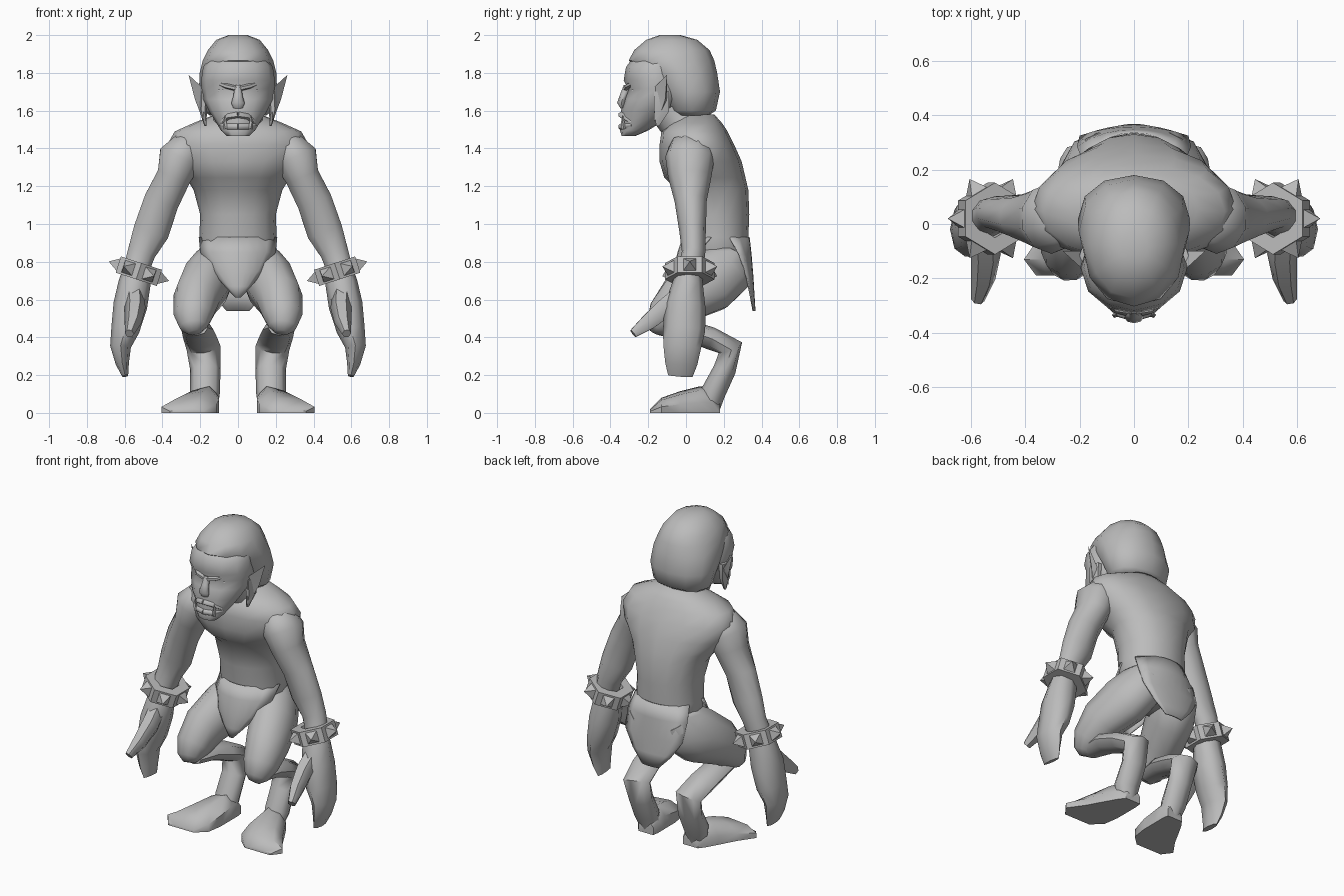
import bpy, bmesh, math
from mathutils import Vector, Matrix

GREY = bpy.data.materials.new("plain_grey")
GREY.diffuse_color = (0.5, 0.5, 0.5, 1)


def finish(name, bm, mirror=False, angle=60, thick=0):
    bmesh.ops.recalc_face_normals(bm, faces=bm.faces)
    me = bpy.data.meshes.new(name)
    bm.to_mesh(me)
    bm.free()
    me.materials.append(GREY)
    ob = bpy.data.objects.new(name, me)
    bpy.context.collection.objects.link(ob)
    bpy.context.view_layer.objects.active = ob
    ob.select_set(True)
    bpy.ops.object.shade_smooth_by_angle(angle=math.radians(angle))
    ob.select_set(False)
    if thick:
        ob.modifiers.new("thickness", 'SOLIDIFY').thickness = thick
    if mirror:
        ob.modifiers.new("mirror", 'MIRROR')
    return ob


def skin(rings, closed=True):
    """Join rings of points with quads, capping the ends of closed rings."""
    bm = bmesh.new()
    rows = [[bm.verts.new(p) for p in r] for r in rings]
    n = len(rows[0])
    for a, b in zip(rows, rows[1:]):
        for i in range(n if closed else n - 1):
            j = (i + 1) % n
            bm.faces.new((a[i], a[j], b[j], b[i]))
    if closed:
        bm.faces.new(rows[0])
        bm.faces.new(rows[-1])
    return bm


def power(c, e):
    return math.copysign(abs(c) ** e, c)


def stack(rows, n=12, e=0.85):
    """Horizontal rings from (z, front y, back y, half width)."""
    rings = []
    for z, f, b, w in rows:
        ring = []
        for i in range(n):
            t = math.tau * i / n
            ring.append((w * power(math.cos(t), e),
                         (f + b) / 2 + (b - f) / 2 * power(math.sin(t), e), z))
        rings.append(ring)
    return skin(rings)


def limb(rows, ref, n=8):
    """Rings across a path from (x, y, z, radius along ref, other radius)."""
    pts = [Vector(r[:3]) for r in rows]
    rings = []
    for k, r in enumerate(rows):
        t = (pts[min(k + 1, len(pts) - 1)] - pts[max(k - 1, 0)]).normalized()
        u = (ref - t * ref.dot(t)).normalized()
        v = t.cross(u)
        rings.append([pts[k] + u * r[3] * math.cos(math.tau * i / n)
                      + v * r[4] * math.sin(math.tau * i / n) for i in range(n)])
    return skin(rings)


X, Y, Z = Vector((1, 0, 0)), Vector((0, 1, 0)), Vector((0, 0, 1))

# Torso and neck
finish("torso", stack([
    (.68, .08, .27, .10), (.80, .0, .33, .19), (.93, -.01, .33, .205),
    (1.05, -.03, .335, .20), (1.18, -.045, .33, .235), (1.245, -.115, .315, .275),
    (1.33, -.14, .295, .345), (1.42, -.14, .255, .375), (1.49, -.13, .22, .335),
    (1.535, -.08, .19, .235), (1.58, -.01, .15, .12)], 16, 0.95))
finish("neck", limb([(0, .05, 1.45, .17, .15), (0, -.03, 1.55, .13, .12),
                     (0, -.08, 1.62, .13, .12)], X))

# Head: face, then hair covering the crown and the back
finish("face", stack([
    (1.465, -.34, -.27, .06), (1.495, -.35, -.20, .09), (1.545, -.335, -.12, .12),
    (1.60, -.345, -.06, .155), (1.66, -.325, 0, .185), (1.715, -.305, 0, .195),
    (1.76, -.33, 0, .195), (1.83, -.318, 0, .185), (1.89, -.275, 0, .15)], e=1.0))
finish("hair", stack([
    (1.575, -.06, .12, .15), (1.60, -.10, .158, .185), (1.70, -.15, .18, .207),
    (1.80, -.225, .165, .203), (1.865, -.303, .15, .187), (1.92, -.275, .125, .16),
    (1.975, -.21, .06, .115), (2.0, -.14, -.03, .05)], e=.93))
finish("hair_lock", limb([(.18, -.13, 1.70, .025, .045), (.185, -.13, 1.60, .02, .045),
                          (.172, -.15, 1.52, .006, .01)], X, 6), True)

# Facial features
finish("brow", limb([(.0, -.322, 1.715, .014, .012), (.06, -.308, 1.73, .014, .018),
                     (.15, -.235, 1.765, .01, .012)], Z, 6), True)
finish("nose", limb([(0, -.31, 1.73, .018, .02), (0, -.33, 1.68, .024, .02),
                     (0, -.343, 1.64, .036, .022), (0, -.335, 1.615, .025, .012)], X))
finish("upper_lip", limb([(0, -.345, 1.578, .016, .016), (.05, -.33, 1.57, .016, .016),
                          (.09, -.28, 1.535, .01, .01)], Z, 6), True)
finish("lower_lip", limb([(0, -.345, 1.515, .018, .014), (.05, -.332, 1.515, .018, .014),
                          (.09, -.285, 1.525, .01, .01)], Z, 6), True)
finish("tusk", limb([(.062, -.33, 1.505, .014, .014), (.07, -.335, 1.535, .011, .011),
                     (.068, -.335, 1.575, .002, .002)], X, 5), True)
bm = bmesh.new()
bmesh.ops.create_uvsphere(bm, u_segments=8, v_segments=6, radius=1,
                          matrix=Matrix.Translation((.08, -.272, 1.703))
                          @ Matrix.Diagonal((.033, .02, .018, 1)))
finish("eye", bm, True)

# Pointed ears
bm = bmesh.new()
ear = [bm.verts.new(p) for p in ((.185, -.17, 1.72), (.262, -.10, 1.79), (.228, -.11, 1.66),
                                 (.205, -.13, 1.60), (.18, -.17, 1.54), (.18, -.10, 1.65))]
for tri in ((0, 1, 2), (0, 2, 3), (0, 3, 4), (1, 5, 2), (2, 5, 3), (3, 5, 4), (0, 5, 1), (0, 4, 5)):
    bm.faces.new([ear[i] for i in tri])
finish("ear", bm, True, 30)

# Arms and hands
finish("arm", limb([
    (.23, .045, 1.42, .09, .06), (.27, .03, 1.40, .12, .095), (.307, .02, 1.35, .13, .12),
    (.34, .02, 1.25, .115, .095), (.405, .025, 1.12, .085, .098), (.46, .035, .96, .07, .10),
    (.51, .04, .85, .062, .078), (.545, .02, .74, .07, .07)], Y, 10), True)
finish("hand", limb([
    (.535, .02, .78, .06, .065), (.547, .01, .69, .08, .085), (.57, -.005, .57, .108, .09),
    (.597, -.01, .44, .112, .075), (.622, -.02, .35, .10, .055),
    (.612, -.025, .26, .085, .035), (.597, -.03, .195, .065, .016)], Y), True)
finish("thumb", limb([
    (.55, -.03, .62, .055, .06), (.545, -.11, .555, .055, .058), (.555, -.20, .48, .045, .048),
    (.575, -.28, .42, .025, .026)], X, 6), True)

# Spiked bracelets: six-sided band with a pyramid on every side
tilt = Matrix.Translation((.525, .02, .75)) @ Matrix.Rotation(math.radians(-18), 4, 'Y')
section = ((.07, -.045), (.132, -.045), (.132, .045), (.07, .045))
bm = bmesh.new()
band = [[bm.verts.new(tilt @ Vector((r * math.cos(a), r * math.sin(a), h))) for r, h in section]
        for a in (math.radians(30 + 60 * i) for i in range(6))]
for i in range(6):
    a, b = band[i], band[(i + 1) % 6]
    for k in range(4):
        bm.faces.new((a[k], a[(k + 1) % 4], b[(k + 1) % 4], b[k]))
    turn = tilt @ Matrix.Rotation(math.radians(60 * i), 4, 'Z')
    base = [bm.verts.new(turn @ Vector((.112, s, h)))
            for s, h in ((-.035, -.035), (.035, -.035), (.035, .035), (-.035, .035))]
    tip = bm.verts.new(turn @ Vector((.168, 0, 0)))
    bm.faces.new(base)
    for j in range(4):
        bm.faces.new((base[j], base[(j + 1) % 4], tip))
finish("spiked_bracelet", bm, True, 20)

# Crouching legs
finish("thigh", limb([
    (.10, .25, .83, .10, .10), (.125, .21, .765, .125, .16), (.17, .12, .69, .135, .17),
    (.22, -.02, .605, .125, .14), (.237, -.11, .515, .105, .105),
    (.235, -.15, .455, .075, .07), (.23, -.165, .425, .035, .03)], X, 10), True)
finish("shin", limb([
    (.22, -.14, .45, .06, .04), (.215, .0, .44, .085, .055), (.20, .13, .395, .09, .06),
    (.183, .235, .345, .09, .068), (.173, .205, .23, .08, .06), (.175, .145, .11, .08, .065),
    (.165, .12, .03, .06, .06)], X), True)

# Feet: flat-soled sections along y as (y, inner x, outer x, height)
sole = ((0, 0), (1, 0), (1, .4), (.78, .85), (.3, 1), (0, .6))
finish("foot", skin([[(a + (b - a) * s, y, h * t) for s, t in sole] for y, a, b, h in (
    (.18, .105, .21, .08), (.14, .10, .24, .14), (.07, .10, .28, .14), (-.03, .10, .335, .115),
    (-.13, .115, .405, .08), (-.19, .18, .36, .02))]), True, 50)

# Loincloth: front panel and back flap as (z, y at middle, y at sides, half width)
for name, rows in (
        ("loincloth_front", ((.93, -.018, .13, .208), (.85, -.045, .06, .20), (.75, -.07, -.01, .14),
                             (.67, -.075, -.05, .07), (.61, -.075, -.07, .015))),
        ("loincloth_back", ((.93, .337, .235, .19), (.84, .347, .285, .21), (.72, .357, .325, .20),
                            (.62, .363, .345, .135), (.54, .368, .36, .06)))):
    finish(name, skin([[(w * i / 4, m + (s - m) * abs(i / 4) ** 2.3, z) for i in range(-4, 5)]
                       for z, m, s, w in rows], False), thick=.008)
